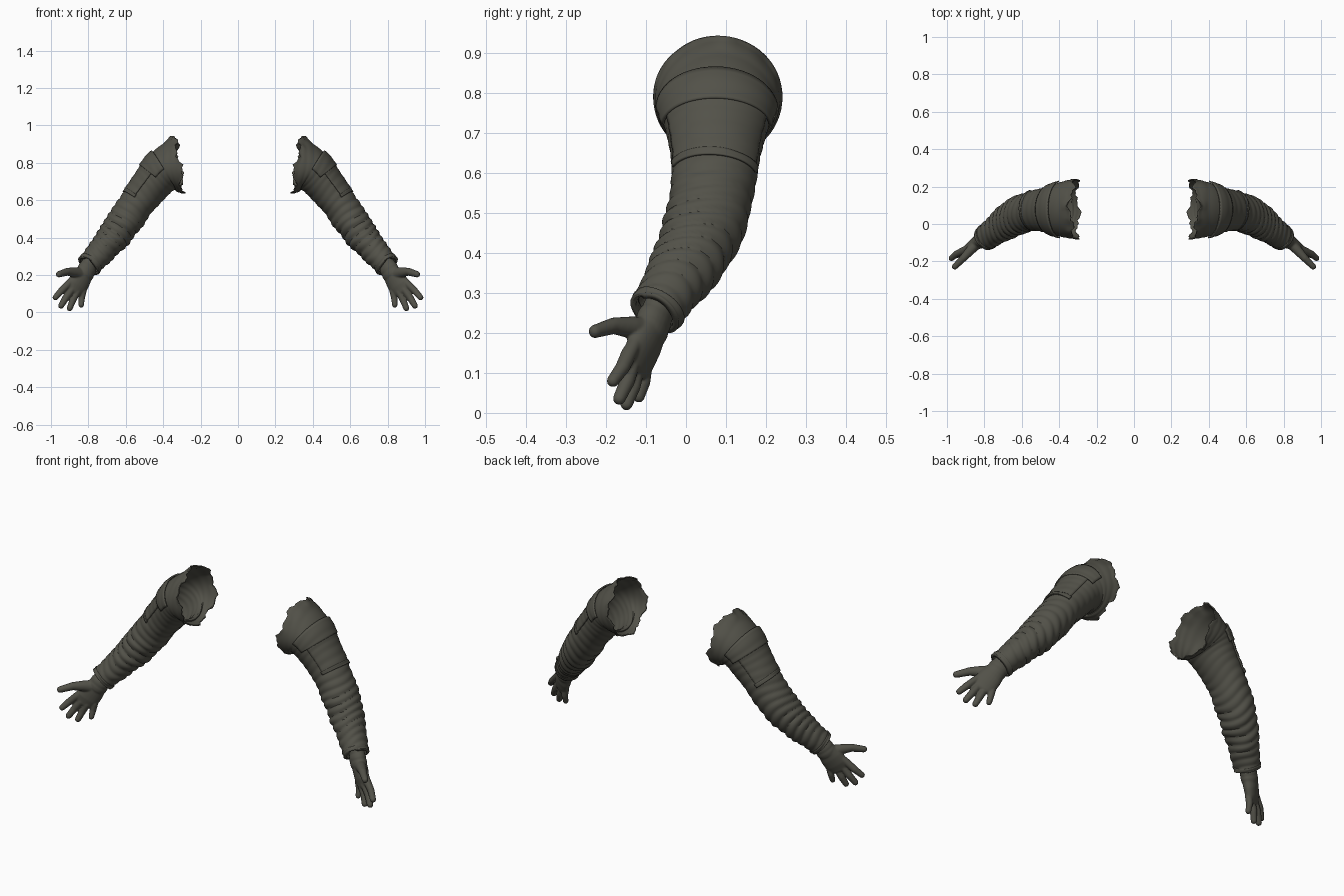
import bpy
import bmesh
from math import sin, cos, pi, exp
from mathutils import Vector

if "Cube" in bpy.data.objects:
    bpy.data.objects.remove(bpy.data.objects["Cube"])

cloth = bpy.data.materials.new("dark olive cloth")
cloth.use_nodes = True
COLOUR = (0.085, 0.083, 0.066, 1)
cloth.diffuse_color = COLOUR
cloth.node_tree.nodes["Principled BSDF"].inputs["Base Color"].default_value = COLOUR

# Sleeve sections from shoulder to cuff: x, y, z, outer radius, front-back radius
SLEEVE = [
    (0.322, 0.08, 0.79, 0.155, 0.162),
    (0.40, 0.077, 0.752, 0.118, 0.142),
    (0.46, 0.075, 0.685, 0.103, 0.120),
    (0.535, 0.07, 0.59, 0.093, 0.105),
    (0.605, 0.052, 0.49, 0.092, 0.101),
    (0.673, 0.015, 0.398, 0.083, 0.092),
    (0.74, -0.033, 0.318, 0.071, 0.077),
    (0.798, -0.078, 0.25, 0.064, 0.064),
]
LAST = len(SLEEVE) - 1


def section(t):
    """Smoothly interpolated sleeve section at t."""
    i = max(0, min(int(t), LAST - 1))
    f = t - i
    p0, p1, p2, p3 = [SLEEVE[max(0, min(k, LAST))] for k in range(i - 1, i + 3)]
    return [b + 0.5 * f * (c - a + f * (2*a - 5*b + 4*c - d + f * (3*(b - c) + d - a)))
            for a, b, c, d in zip(p0, p1, p2, p3)]


def folds(t, ang):
    """Cloth folds, strongest around the elbow and forearm."""
    amp = 0.0015 + 0.0055 * exp(-((t - 4.9) / 1.6) ** 2)
    wave = sin(8.5 * t + 1.6 * sin(ang + 0.6) + 0.8 * cos(2 * ang + t))
    cross = sin(5.3 * t - 2 * ang + 1.1)
    return amp * (abs(wave) * 1.3 - 0.6 + 0.5 * cross * (0.6 - 0.4 * cos(ang)))


def on_sleeve(t, ang, off=0.0):
    x, y, z, a, b = section(t)
    lo, hi = max(t - 0.1, 0), min(t + 0.1, LAST)
    axis = (Vector(section(hi)[:3]) - Vector(section(lo)[:3])).normalized()
    if t < 1:
        axis = Vector((1, 0, -0.14)).lerp(axis, t).normalized()
    back = (Vector((0, 1, 0)) - axis * axis.y).normalized()
    outer = axis.cross(back)
    grow = off + folds(t, ang)
    p = Vector((x, y, z)) + outer * cos(ang) * (a + grow) + back * sin(ang) * (b + grow)
    # torn edge at the shoulder
    if t < 0.5:
        tear = 0.012 * sin(5 * ang + 1) + 0.007 * sin(13 * ang) + 0.004 * sin(29 * ang)
        p.x += tear * (1 - 2 * t) - 0.012 * sin(ang) ** 2 * (1 - 2 * t)
    return p


def finish(name, bm, thickness=0, remesh=False):
    mesh = bpy.data.meshes.new(name)
    bm.to_mesh(mesh)
    bm.free()
    mesh.materials.append(cloth)
    ob = bpy.data.objects.new(name, mesh)
    bpy.context.collection.objects.link(ob)
    bpy.ops.object.select_all(action="DESELECT")
    bpy.context.view_layer.objects.active = ob
    ob.select_set(True)
    if remesh:
        m = ob.modifiers.new("Blend", "REMESH")
        m.mode = "VOXEL"
        m.voxel_size = 0.004
        m.use_smooth_shade = True
        s = ob.modifiers.new("Soften", "SMOOTH")
        s.iterations = 4
    if thickness:
        m = ob.modifiers.new("Thickness", "SOLIDIFY")
        m.thickness = thickness
        m.offset = -1
    m = ob.modifiers.new("Both arms", "MIRROR")
    m.use_mirror_merge = False
    if remesh:
        bpy.ops.object.shade_smooth()
    else:
        bpy.ops.object.shade_smooth_by_angle(angle=0.75)
    return ob


def patch(name, t0, t1, a0, a1, rows, cols, off, thickness):
    """A piece of cloth following the sleeve surface."""
    bm = bmesh.new()
    closed = a1 - a0 > 6.28
    n = cols if closed else cols + 1
    grid = [[bm.verts.new(on_sleeve(t0 + (t1 - t0) * i / rows, a0 + (a1 - a0) * j / cols, off))
             for j in range(n)] for i in range(rows + 1)]
    for r0, r1 in zip(grid, grid[1:]):
        for j in range(cols):
            k = (j + 1) % n
            bm.faces.new((r0[j], r1[j], r1[k], r0[k]))
    return finish(name, bm, thickness)


# Sleeve with its pocket, flap and cuff
patch("sleeve", 0, LAST, -pi, pi, 110, 64, 0, 0.006)
patch("upper_arm_pocket", 1.0, 2.95, -1.2, 1.2, 24, 24, 0.006, 0.008)
patch("pocket_flap", 0.92, 1.6, -1.5, 1.5, 10, 28, 0.011, 0.008)
patch("pocket_hem", 2.85, 3.0, -1.25, 1.25, 4, 24, 0.008, 0.006)
patch("sleeve_cuff", 6.72, 7.0, -pi, pi, 6, 48, 0.004, 0.016)


def tube(bm, path, side, sides=16):
    """Closed tube through (point, wide radius, thin radius) with rounded ends."""
    pts = [Vector(p[0]) for p in path]
    rings = []

    def ring(c, axis, a, b):
        u = (side - axis * side.dot(axis)).normalized()
        v = axis.cross(u)
        rings.append([bm.verts.new(c + u * a * cos(2 * pi * k / sides) + v * b * sin(2 * pi * k / sides))
                      for k in range(sides)])

    for i, (p, a, b) in enumerate(path):
        c = pts[i]
        axis = (pts[min(i + 1, len(pts) - 1)] - pts[max(i - 1, 0)]).normalized()
        dome = [(s * pi / 10) for s in range(1, 5)]
        if i == 0:
            for q in reversed(dome):
                ring(c - axis * b * sin(q), axis, a * cos(q), b * cos(q))
        ring(c, axis, a, b)
        if i == len(path) - 1:
            for q in dome:
                ring(c + axis * b * sin(q), axis, a * cos(q), b * cos(q))
    for r0, r1 in zip(rings, rings[1:]):
        for k in range(sides):
            m = (k + 1) % sides
            bm.faces.new((r0[k], r0[m], r1[m], r1[k]))
    bm.faces.new(rings[0][::-1])
    bm.faces.new(rings[-1])


# Gloved hand: palm, four fingers and thumb blended together
ACROSS = Vector((0.08, -0.045, 0.045)).normalized()
hand = bmesh.new()
tube(hand, [
    ((0.785, -0.062, 0.272), 0.044, 0.040),
    ((0.815, -0.085, 0.220), 0.049, 0.038),
    ((0.842, -0.102, 0.175), 0.060, 0.035),
    ((0.862, -0.117, 0.140), 0.062, 0.030),
    ((0.873, -0.125, 0.115), 0.053, 0.023),
], ACROSS, 24)

FINGERS = [  # knuckle, tip, radius
    ((0.912, -0.143, 0.148), (0.976, -0.183, 0.080), 0.0185),
    ((0.890, -0.136, 0.122), (0.946, -0.167, 0.036), 0.0190),
    ((0.862, -0.124, 0.108), (0.900, -0.149, 0.022), 0.0185),
    ((0.828, -0.103, 0.112), (0.838, -0.118, 0.040), 0.0170),
]
BACK = ACROSS.cross(Vector((0.35, -0.3, -0.85))).normalized()
if BACK.y < 0:
    BACK = -BACK
for knuckle, tip, r in FINGERS:
    k, e = Vector(knuckle), Vector(tip)
    # slightly bent at the middle joint
    mid = k.lerp(e, 0.5) + BACK * 0.005
    tube(hand, [(k - (e - k) * 0.35, r, r), (k, r * 1.05, r * 1.1), (mid, r, r),
                (e, r * 0.85, r * 0.85)], ACROSS)
tube(hand, [
    ((0.835, -0.100, 0.205), 0.036, 0.030),
    ((0.872, -0.138, 0.214), 0.028, 0.026),
    ((0.912, -0.182, 0.218), 0.021, 0.020),
    ((0.958, -0.228, 0.204), 0.017, 0.016),
], Vector((0, 0.2, 1)))
# Gathered ridges at the wrist
for c, a in (((0.808, -0.081, 0.230), 0.052), ((0.819, -0.088, 0.210), 0.053)):
    d = Vector((0.03, -0.022, -0.055)).normalized() * 0.003
    tube(hand, [(Vector(c) - d, a, 0.042), (Vector(c) + d, a, 0.042)], ACROSS, 24)
finish("gloved_hand", hand, remesh=True)
